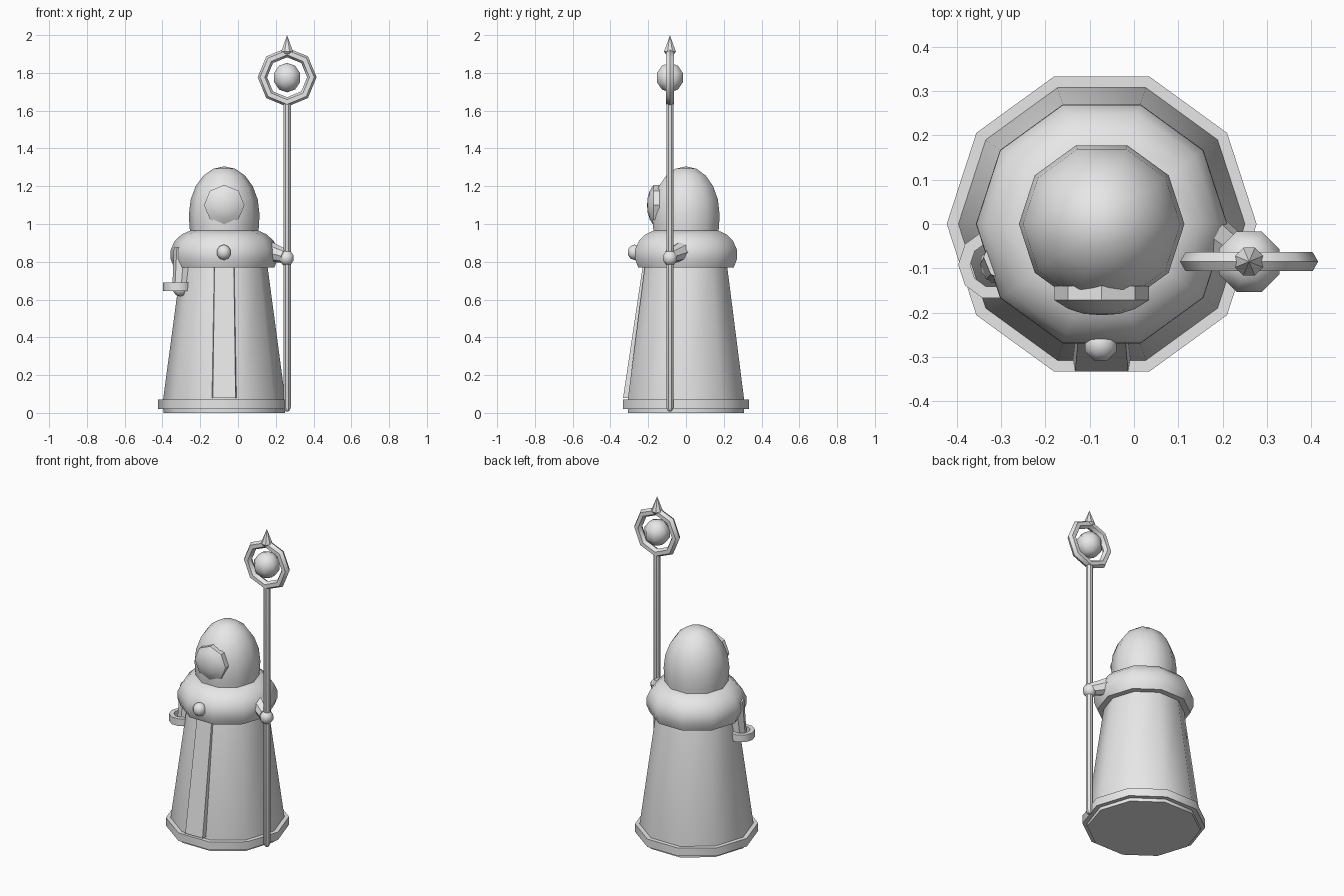
import bpy
import bmesh
from math import sin, cos, pi, radians
from mathutils import Matrix, Vector

cube = bpy.data.objects.get("Cube")
if cube:
    bpy.data.objects.remove(cube, do_unlink=True)

# One plain material for the whole figure
GREY = (0.8, 0.8, 0.8, 1)
grey = bpy.data.materials.new("plain_grey")
grey.use_nodes = True
grey.diffuse_color = GREY
for node in grey.node_tree.nodes:
    if node.type == 'BSDF_PRINCIPLED':
        node.inputs["Base Color"].default_value = GREY

BODY = Matrix.Translation((-0.073, 0, 0))
STAFF = Vector((0.26, -0.085, 0))
FACE_FRONT = Matrix.Rotation(pi / 2, 4, 'X')


def finish(bm, name, matrix=Matrix()):
    bmesh.ops.recalc_face_normals(bm, faces=bm.faces)
    mesh = bpy.data.meshes.new(name)
    bm.to_mesh(mesh)
    bm.free()
    mesh.materials.append(grey)
    mesh.shade_smooth()
    mesh.set_sharp_from_angle(angle=radians(40))
    obj = bpy.data.objects.new(name, mesh)
    obj.matrix_world = matrix
    bpy.context.collection.objects.link(obj)
    return obj


def lathe(name, profile, sides, matrix=Matrix(), turn=0.0):
    """Spin (radius, height) points about z."""
    bm = bmesh.new()
    verts = [bm.verts.new((r * cos(turn), r * sin(turn), z)) for r, z in profile]
    edges = [bm.edges.new(pair) for pair in zip(verts, verts[1:])]
    bmesh.ops.spin(bm, geom=verts + edges, axis=(0, 0, 1), cent=(0, 0, 0),
                   angle=2 * pi, steps=sides)
    bmesh.ops.remove_doubles(bm, verts=bm.verts, dist=0.0002)
    return finish(bm, name, matrix)


def ball(name, radius, centre):
    arc = [(radius * sin(pi * i / 5), -radius * cos(pi * i / 5)) for i in range(6)]
    return lathe(name, arc, 8, Matrix.Translation(centre), pi / 8)


def limb(name, start, end, r0, r1):
    start, axis = Vector(start), Vector(end) - Vector(start)
    matrix = Matrix.Translation(start) @ axis.to_track_quat('Z', 'Y').to_matrix().to_4x4()
    h = axis.length
    return lathe(name, [(0, 0), (r0, 0), (r1, h), (0, h)], 8, matrix)


# Robe, hem and shoulder cape
lathe("robe", [(0, 0), (0.322, 0), (0.325, 0.06), (0.23, 0.77), (0.2, 0.9), (0, 0.9)], 10, BODY)
lathe("hem_band", [(0.31, 0.02), (0.35, 0.02), (0.35, 0.07), (0.31, 0.07), (0.31, 0.02)], 10, BODY)
lathe("shoulder_cape", [(0, 0.77), (0.266, 0.77), (0.284, 0.815), (0.283, 0.865),
                        (0.262, 0.91), (0.225, 0.945), (0.18, 0.965), (0, 0.965)], 10, BODY)

# Hood and face
dome = [(0.187 * cos(a), 1.05 + 0.255 * sin(a)) for a in (pi / 2 * i / 5 for i in range(6))]
lathe("hood", [(0, 0.93), (0.178, 0.93), (0.184, 0.99)] + dome, 10, BODY)
lathe("face", [(0, 0.135), (0.107, 0.14), (0.107, 0.172), (0.075, 0.192), (0.04, 0.203), (0, 0.206)],
      8, Matrix.Translation((-0.073, 0, 1.1)) @ FACE_FRONT)

# Front panel running down the robe
bm = bmesh.new()
bmesh.ops.create_cube(bm, size=2)
for v in bm.verts:
    top, front = v.co.z > 0, v.co.y < 0
    half = (0.05 if top else 0.06) + (0 if front else 0.006)
    v.co = (v.co.x * half, (-0.185 if top else -0.3) - (0.033 if front else 0),
            0.85 if top else 0.08)
finish(bm, "front_panel", BODY)
ball("cape_clasp", 0.041, (-0.075, -0.272, 0.85))

# Arms, hands and cuff
limb("right_arm", (-0.285, -0.075, 0.87), (-0.302, -0.092, 0.65), 0.055, 0.046)
ball("right_hand", 0.046, (-0.305, -0.092, 0.662))
lathe("right_cuff", [(0.052, 0.645), (0.079, 0.645), (0.079, 0.69), (0.052, 0.69), (0.052, 0.645)],
      10, Matrix.Translation((-0.318, -0.092, 0)))
limb("left_arm", (0.14, -0.005, 0.862), (0.25, -0.083, 0.83), 0.058, 0.038)
ball("left_hand", 0.042, STAFF + Vector((-0.003, 0, 0.82)))

# Staff with ring, orb and spike
at_staff = Matrix.Translation(STAFF)
lathe("staff_pole", [(0, 0.006), (0.012, 0.01), (0.021, 0.03), (0.021, 1.645), (0, 1.645)], 8, at_staff, pi / 8)
tube = [(0.131 + 0.025 * cos(pi * i / 3), 0.025 * sin(pi * i / 3)) for i in range(7)]
head = Matrix.Translation(STAFF + Vector((0, 0, 1.777)))
lathe("staff_ring", tube, 8, head @ FACE_FRONT)
ball("staff_orb", 0.078, STAFF + Vector((0, 0, 1.775)))
lathe("staff_spike", [(0, 1.895), (0.02, 1.895), (0.034, 1.912), (0, 2.0)], 8, at_staff, pi / 8)
